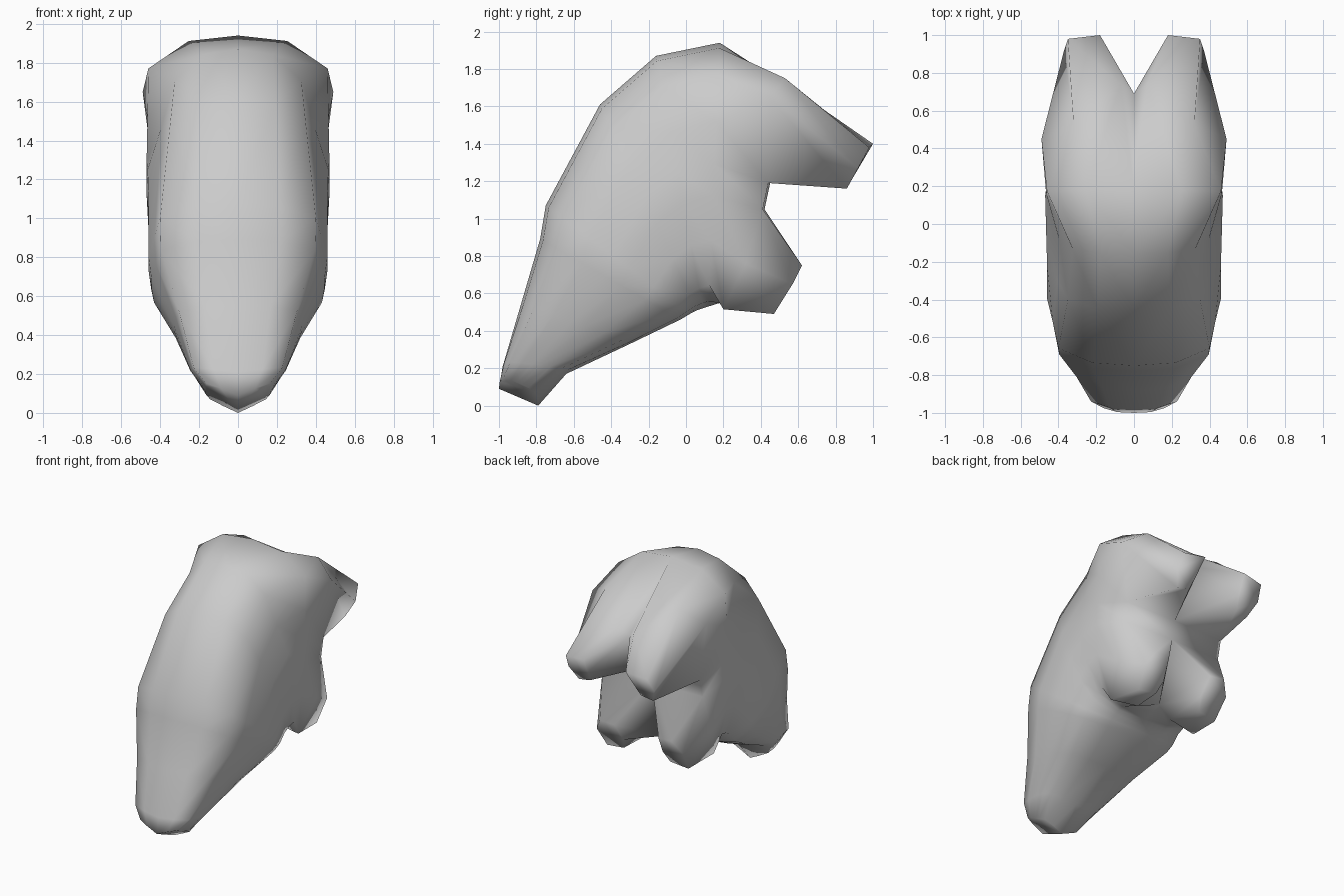
import bpy, bmesh

cube = bpy.data.objects.get("Cube")
if cube:
    bpy.data.objects.remove(cube)

mat = bpy.data.materials.new("plain grey")
mat.use_nodes = True
grey = (0.6, 0.6, 0.6, 1)
mat.diffuse_color = grey
mat.node_tree.nodes["Principled BSDF"].inputs["Base Color"].default_value = grey

bm = bmesh.new()
DEPTH = (0, .02, .12, .3, .46, .58, .75, .92, .98, 1)


def points(coords):
    return [bm.verts.new(p) for p in coords]


def half_ring(fy, fz, by, bz, width, shoulder, lift=0):
    """Half of a section from its front point to its back point."""
    side = (0, .55 * shoulder, shoulder, (1 + shoulder) / 2,
            1, 1, .97, .85, .45, 0)
    return points([(width * s, fy + (by - fy) * k, fz + (bz - fz) * k + lift * s)
                   for s, k in zip(side, DEPTH)])


def bridge(a, b, closed=False):
    n = len(a)
    for i in range(n if closed else n - 1):
        j = (i + 1) % n
        bm.faces.new((a[i], a[j], b[j], b[i]))


# Body: curved loft from the pointed front end up and back
rings = [half_ring(*s) for s in (
    (-1, .09, -.79, 0, .17, .95, .075),
    (-.98, .21, -.64, .17, .245, .93, .03),
    (-.88, .55, -.3, .33, .33, .92),
    (-.78, .89, -.03, .46, .445, .89),
    (-.75, 1.07, .02, .49, .46, .87),
    (-.46, 1.61, .06, .51, .46, .76),
    (-.16, 1.87, .09, .52, .465, .7),
    (.18, 1.94, .12, .53, .47, .98))]

# Rim where the body divides into prongs
rings.append(points((
    (0, .69, 1.52), (.07, .74, 1.58), (.32, .53, 1.75), (.49, .45, 1.65),
    (.43, .44, 1.19), (.43, .41, 1.05), (.45, .32, .76), (.38, .2, .515),
    (.15, .22, .54), (0, .28, .58))))
for a, b in zip(rings, rings[1:]):
    bridge(a, b)
bm.faces.new(rings[0])

# Fork: strip between the upper and lower prongs
rim = rings[-1]
fork_top, fork_low = points(((0, .45, 1.19), (0, .42, 1.05)))
bm.faces.new((rim[4], rim[5], fork_low, fork_top))

# Prongs
upper_end = points((
    (.2, .92, 1.27), (.18, 1, 1.4), (.35, .98, 1.38), (.37, .92, 1.27),
    (.32, .86, 1.16), (.22, .87, 1.18)))
lower_end = points((
    (.31, .62, .75), (.37, .57, .65), (.35, .47, .49), (.2, .48, .51),
    (.17, .53, .6), (.19, .61, .74)))
for base, end in ((rim[:5] + [fork_top], upper_end),
                  (rim[5:] + [fork_low], lower_end)):
    bridge(base, end, closed=True)
    bm.faces.new(end)

bmesh.ops.recalc_face_normals(bm, faces=bm.faces)
# Make sure the half shell faces outward
if max(bm.faces, key=lambda f: f.calc_center_median().x).normal.x < 0:
    bmesh.ops.reverse_faces(bm, faces=bm.faces)
for f in bm.faces:
    f.smooth = True

mesh = bpy.data.meshes.new("forked_body")
bm.to_mesh(mesh)
bm.free()
mesh.materials.append(mat)
body = bpy.data.objects.new("forked_body", mesh)
bpy.context.collection.objects.link(body)
mirror = body.modifiers.new("mirror", "MIRROR")
mirror.use_axis[0] = True
mirror.merge_threshold = 0.001
